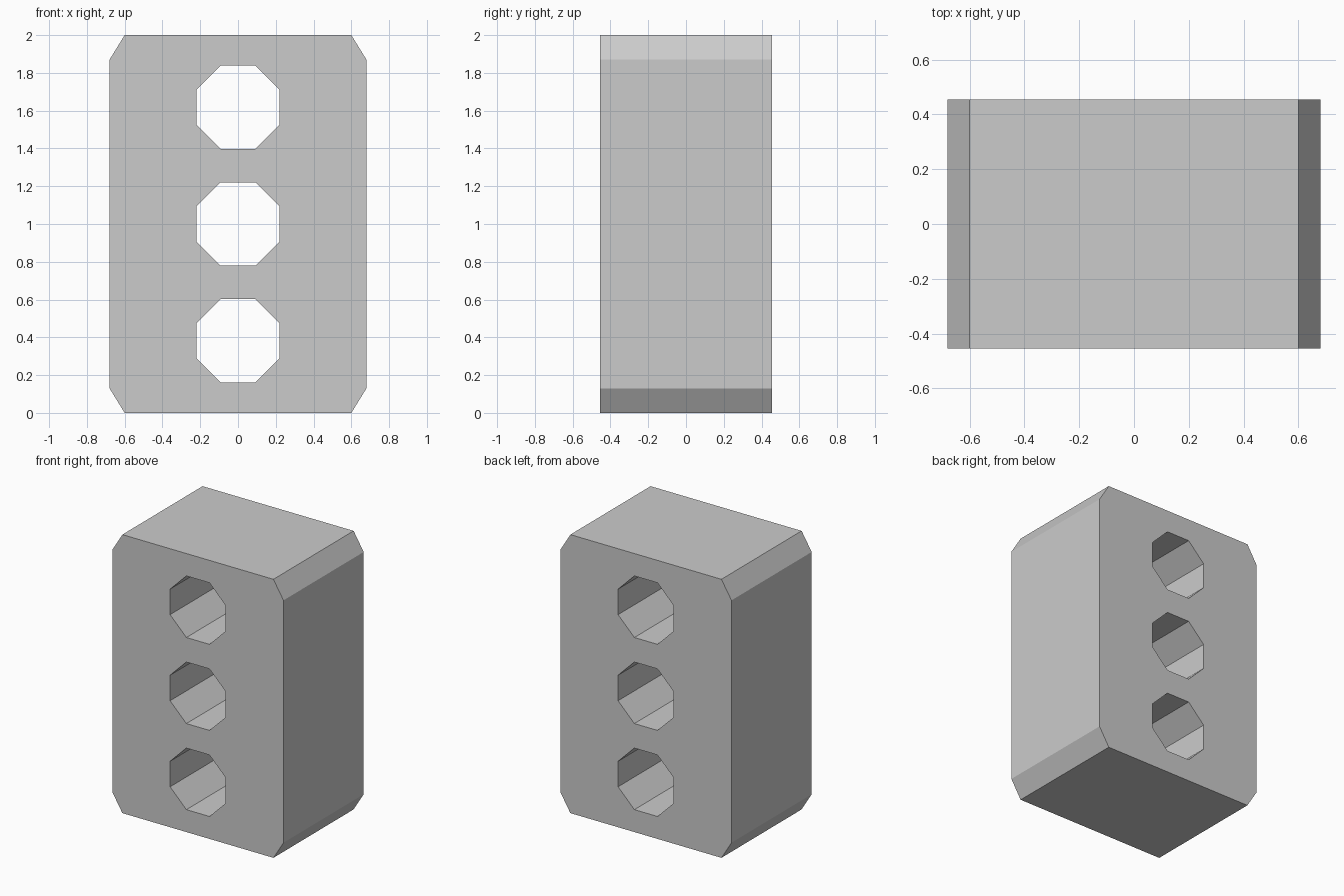
import bpy
from math import cos, sin, pi, radians

if "Cube" in bpy.data.objects:
    bpy.data.objects.remove(bpy.data.objects["Cube"])

HALF_W, HALF_D, HEIGHT = 0.68, 0.455, 2.0
CUT_X, CUT_Z = 0.08, 0.13      # corner chamfer
HOLE_HALF, HOLE_STEP = 0.221, 0.618


def add_loop(curve, points):
    """Closed straight-sided loop in the curve's flat plane."""
    s = curve.splines.new('POLY')
    s.points.add(len(points) - 1)
    for p, (x, z) in zip(s.points, points):
        p.co = (x, z, 0, 1)
    s.use_cyclic_u = True
    s.use_smooth = False


def octagon(cz):
    r = HOLE_HALF / cos(pi / 8)
    return [(r * cos(pi / 8 + i * pi / 4), cz + r * sin(pi / 8 + i * pi / 4))
            for i in range(8)]


profile = bpy.data.curves.new("block", 'CURVE')
profile.dimensions = '2D'
profile.fill_mode = 'BOTH'
profile.extrude = HALF_D

# Chamfered outline: right side, then mirrored left side
right = [(HALF_W - CUT_X, 0), (HALF_W, CUT_Z),
         (HALF_W, HEIGHT - CUT_Z), (HALF_W - CUT_X, HEIGHT)]
add_loop(profile, right + [(-x, z) for x, z in reversed(right)])

# Three octagonal through holes
for i in (-1, 0, 1):
    add_loop(profile, octagon(HEIGHT / 2 + i * HOLE_STEP))

# Stand the profile upright and turn it into a mesh
block = bpy.data.objects.new("block", profile)
block.rotation_euler.x = radians(90)
bpy.context.collection.objects.link(block)
bpy.context.view_layer.objects.active = block
block.select_set(True)
bpy.ops.object.convert(target='MESH')
bpy.ops.object.transform_apply(rotation=True)
bpy.ops.object.shade_flat()
